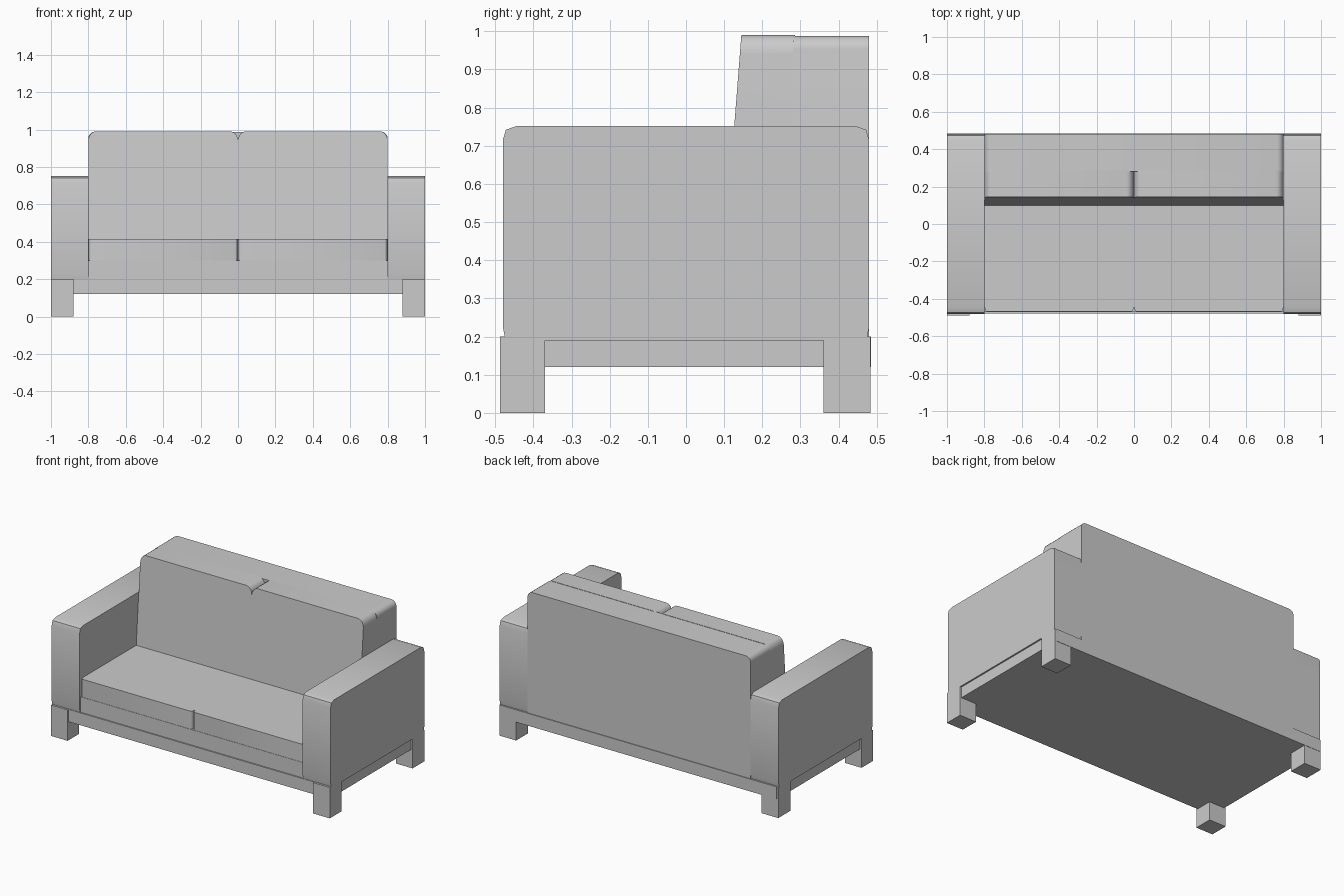
import bpy
from math import sin, cos, pi, radians

old = bpy.data.objects.get("Cube")
if old:
    bpy.data.objects.remove(old, do_unlink=True)

grey = bpy.data.materials.new("light grey fabric")
grey.use_nodes = True
color = (0.6, 0.6, 0.6, 1)
grey.diffuse_color = color
grey.node_tree.nodes["Principled BSDF"].inputs["Base Color"].default_value = color


def loft(name, rings):
    """Skin a solid through two matching outlines."""
    n = len(rings[0])
    faces = [tuple(reversed(range(n))), tuple(range(n, 2 * n))]
    faces += [(i, (i + 1) % n, n + (i + 1) % n, n + i) for i in range(n)]
    mesh = bpy.data.meshes.new(name)
    mesh.from_pydata(rings[0] + rings[1], [], faces)
    mesh.materials.append(grey)
    obj = bpy.data.objects.new(name, mesh)
    bpy.context.collection.objects.link(obj)
    bpy.ops.object.select_all(action="DESELECT")
    obj.select_set(True)
    bpy.context.view_layer.objects.active = obj
    bpy.ops.object.mode_set(mode="EDIT")
    bpy.ops.mesh.select_all(action="SELECT")
    bpy.ops.mesh.normals_make_consistent(inside=False)
    bpy.ops.object.mode_set(mode="OBJECT")
    bpy.ops.object.shade_smooth_by_angle(angle=radians(40))
    return obj


def box(name, x0, x1, y0, y1, z0, z1):
    outline = [(x0, y0), (x1, y0), (x1, y1), (x0, y1)]
    return loft(name, [[(x, y, z) for x, y in outline] for z in (z0, z1)])


def rounded(a0, a1, b0, b1, ra, rb, steps=5):
    """Outline with its two corners on the b1 side rounded."""
    arc = [(ra * (1 - cos(t)), rb * (1 - sin(t)))
           for t in (i * pi / 2 / steps for i in range(steps + 1))]
    left = [(a0 + da, b1 - db if b1 > b0 else b1 + db) for da, db in arc]
    right = [(a0 + a1 - a, b) for a, b in reversed(left)]
    return [(a0, b0)] + left + right + [(a1, b0)]


# Base slab between the legs
box("base_frame", -0.99, 0.99, -0.478, 0.485, 0.12, 0.2)
box("seat_base", -0.8, 0.8, -0.47, 0.47, 0.19, 0.3)

# Back panel with softened top corners
panel = rounded(-0.8, 0.8, 0.2, 0.988, 0.035, 0.035)
loft("back_panel", [[(x, y, z) for x, z in panel] for y in (0.28, 0.48)])

# Side profile of an armrest, mirrored front to back
half = [(0.473, 0.19), (0.48, 0.225), (0.48, 0.715), (0.472, 0.742), (0.443, 0.752)]
arm = half + [(-y, z) for y, z in reversed(half)]

for side, s in (("left", 1), ("right", -1)):
    loft(side + "_armrest", [[(s * x, y, z) for y, z in arm] for x in (0.8, 1.0)])

    # Legs
    for end, y0, y1 in (("front", -0.488, -0.37), ("back", 0.36, 0.483)):
        x0, x1 = sorted((s * 0.88, s * 1.0))
        box(f"{end}_{side}_leg", x0, x1, y0, y1, 0, 0.2)

    # Seat cushion, front corners rounded in plan
    x0, x1 = sorted((0, s * 0.8))
    plan = rounded(x0, x1, 0.3, -0.468, 0.014, 0.035)
    loft(side + "_seat_cushion", [[(x, y, z) for x, y in plan] for z in (0.3, 0.416)])

    # Back cushion, top corners rounded, front face leaning back
    front = rounded(x0, x1, 0.3, 0.99, 0.04, 0.05)
    lean = [(x, 0.145 - (0.99 - z) * 0.078, z) for x, z in front]
    loft(side + "_back_cushion", [lean, [(x, 0.285, z) for x, z in front]])
